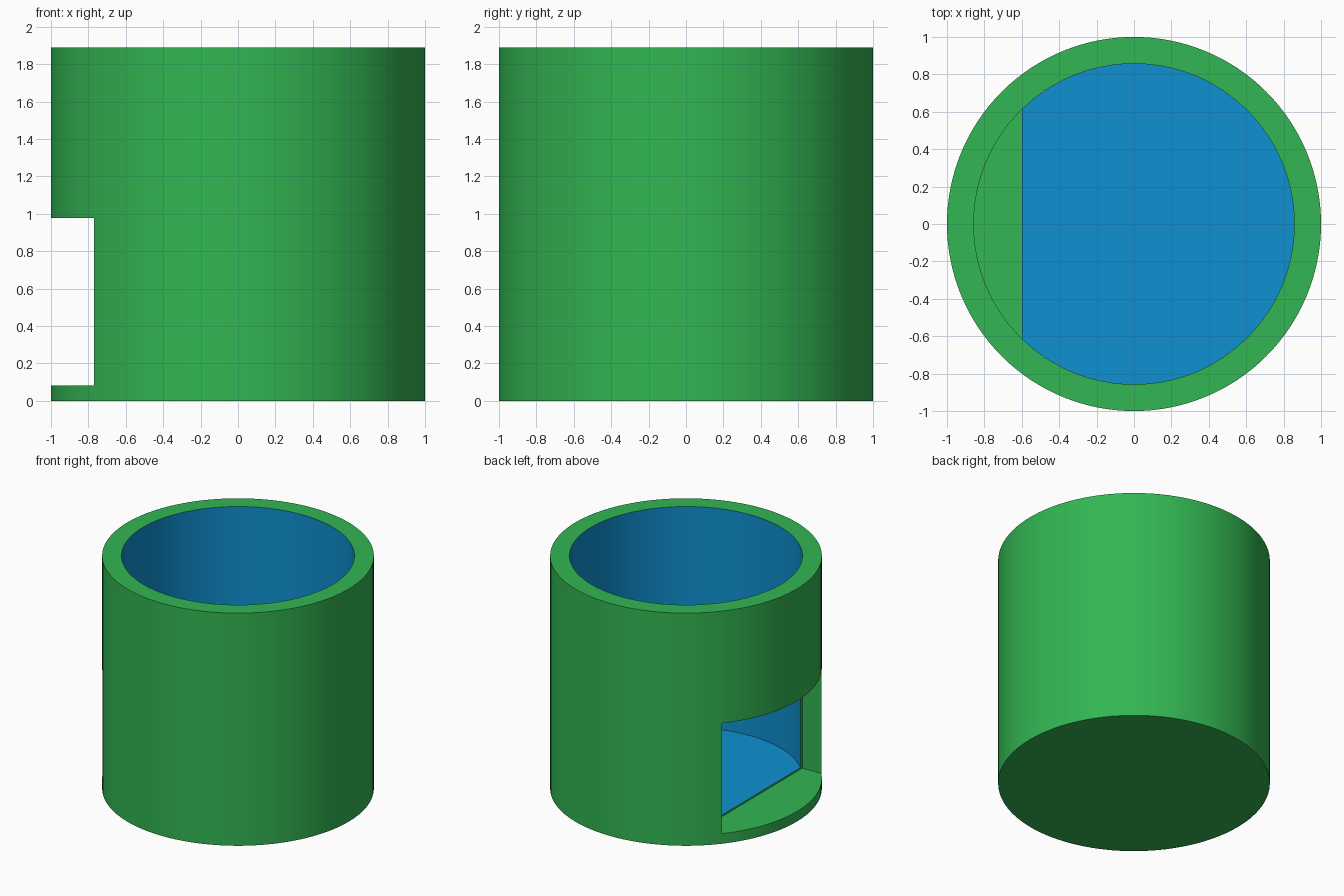
import bpy
import bmesh
from mathutils import Matrix

if "Cube" in bpy.data.objects:
    bpy.data.objects.remove(bpy.data.objects["Cube"])

R, H = 1.0, 1.89            # outer radius and height
BORE, FLOOR = 0.857, 0.095  # inner radius and floor height
SEG = 128


def linear(c):
    c /= 255
    return c / 12.92 if c <= 0.04045 else ((c + 0.055) / 1.055) ** 2.4


def material(name, rgb):
    m = bpy.data.materials.new(name)
    m.diffuse_color = (*[linear(c) for c in rgb], 1)
    m.use_nodes = True
    m.node_tree.nodes["Principled BSDF"].inputs["Base Color"].default_value = m.diffuse_color
    return m


mats = [material("green", (50, 182, 82)), material("blue", (14, 145, 209))]


def solid(name, bm, slot):
    mesh = bpy.data.meshes.new(name)
    for m in mats:
        mesh.materials.append(m)
    for f in bm.faces:
        f.material_index = slot
    bm.to_mesh(mesh)
    bm.free()
    ob = bpy.data.objects.new(name, mesh)
    bpy.context.collection.objects.link(ob)
    return ob


def cylinder(name, r, z0, z1, slot):
    bm = bmesh.new()
    bmesh.ops.create_cone(bm, cap_ends=True, segments=SEG, radius1=r, radius2=r,
                          depth=z1 - z0, matrix=Matrix.Translation((0, 0, (z0 + z1) / 2)))
    return solid(name, bm, slot)


def box(name, lo, hi, slot):
    bm = bmesh.new()
    bmesh.ops.create_cube(bm, size=1)
    for v in bm.verts:
        v.co = [lo[i] if v.co[i] < 0 else hi[i] for i in range(3)]
    return solid(name, bm, slot)


# Cup body, its blue-lined bore, and the square opening in the left wall
cup = cylinder("cup_body", R, 0, H, 0)
cutters = [cylinder("bore_cutter", BORE, FLOOR, H + 0.3, 1),
           box("opening_cutter", (-1.3, -0.638, 0.082), (-0.6, 0.638, 0.978), 0)]

bpy.context.view_layer.objects.active = cup
for c in cutters:
    mod = cup.modifiers.new(c.name, 'BOOLEAN')
    mod.operation = 'DIFFERENCE'
    mod.solver = 'EXACT'
    mod.object = c
    bpy.ops.object.modifier_apply(modifier=mod.name)
for c in cutters:
    bpy.data.objects.remove(c)

# Smooth walls with crisp rims
cup.select_set(True)
bpy.ops.object.shade_smooth_by_angle(angle=0.5)
